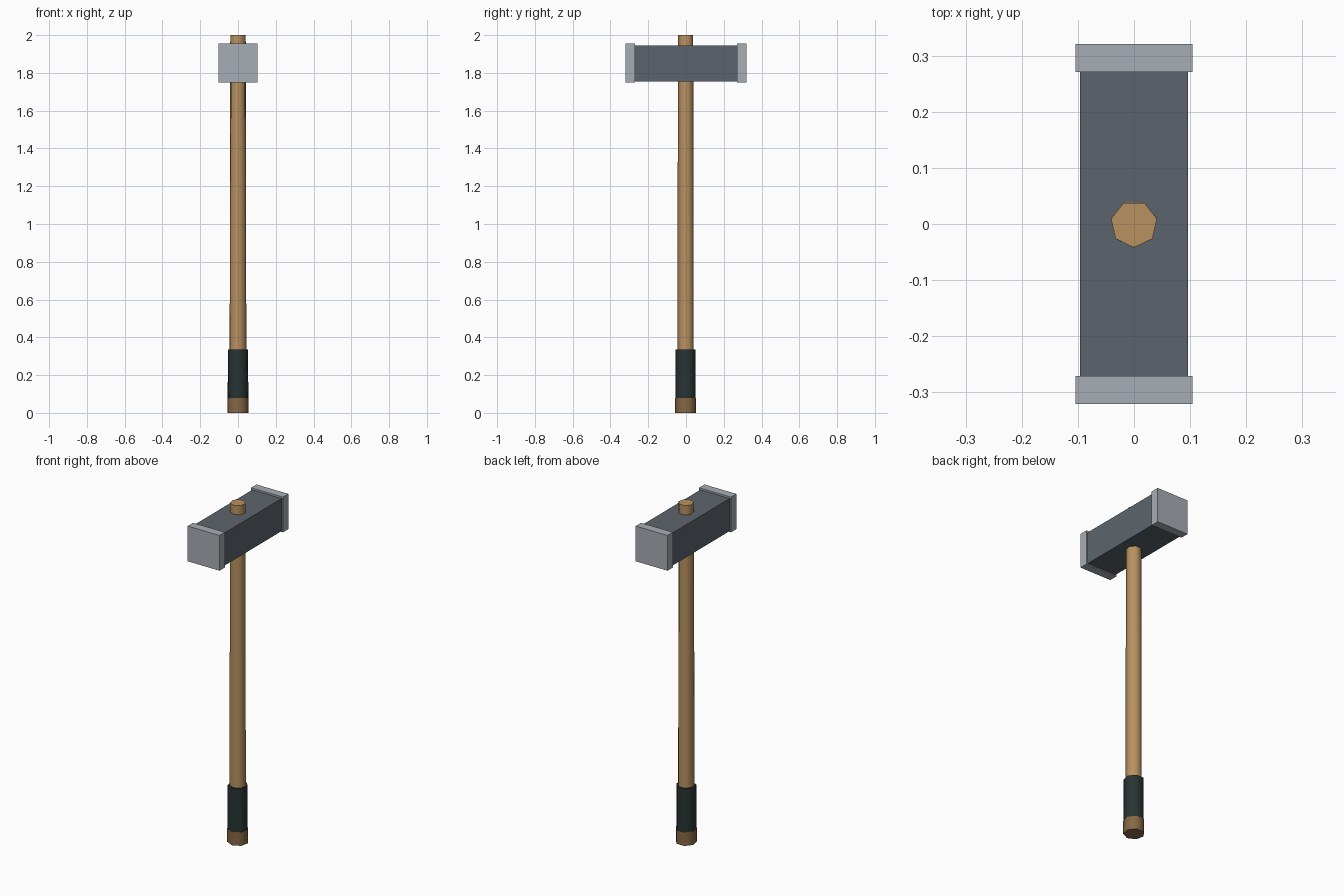
import bpy, bmesh, math

if "Cube" in bpy.data.objects:
    bpy.data.objects.remove(bpy.data.objects["Cube"])


def material(name, rgb):
    m = bpy.data.materials.new(name)
    m.diffuse_color = (*rgb, 1)
    m.use_nodes = True
    m.node_tree.nodes["Principled BSDF"].inputs["Base Color"].default_value = m.diffuse_color
    return m


wood = material("light wood", (0.48, 0.285, 0.12))
dark_wood = material("dark wood", (0.24, 0.136, 0.06))
rubber = material("black green grip", (0.021, 0.034, 0.033))
steel = material("dark steel", (0.107, 0.127, 0.15))
bright = material("bright steel", (0.39, 0.42, 0.46))


def make_object(name, bm, mat):
    bmesh.ops.recalc_face_normals(bm, faces=bm.faces[:])
    me = bpy.data.meshes.new(name)
    bm.to_mesh(me)
    bm.free()
    me.materials.append(mat)
    ob = bpy.data.objects.new(name, me)
    bpy.context.collection.objects.link(ob)
    return ob


def shaft(name, profile, mat, sides=7):
    """Seven-sided column through (radius, z) rings, smooth round the side."""
    bm = bmesh.new()
    rings = []
    for r, z in profile:
        angles = [2 * math.pi * i / sides - math.pi / 2 for i in range(sides)]
        rings.append([bm.verts.new((r * math.cos(a), r * math.sin(a), z)) for a in angles])
    for low, high in zip(rings, rings[1:]):
        for i in range(sides):
            j = (i + 1) % sides
            bm.faces.new((low[i], low[j], high[j], high[i]))
    bm.faces.new(rings[0][::-1])
    bm.faces.new(rings[-1])
    ob = make_object(name, bm, mat)
    bpy.context.view_layer.objects.active = ob
    ob.select_set(True)
    bpy.ops.object.shade_smooth_by_angle(angle=math.radians(60))
    ob.select_set(False)


def block(name, size, center, mat):
    bm = bmesh.new()
    bmesh.ops.create_cube(bm, size=1)
    for v in bm.verts:
        v.co = [c * s + o for c, s, o in zip(v.co, size, center)]
    make_object(name, bm, mat)


# Handle, grip and butt
shaft("handle", [(0.045, 0.3), (0.0445, 1.0), (0.042, 2.0)], wood)
shaft("grip", [(0.056, 0.075), (0.055, 0.335)], rubber)
shaft("butt_cap", [(0.058, 0.0), (0.058, 0.08)], dark_wood)

# Hammer head with a striking plate at each end
block("head", (0.192, 0.55, 0.192), (0, 0, 1.85), steel)
for side, label in ((-1, "front"), (1, "back")):
    block(label + "_striking_plate", (0.208, 0.05, 0.208), (0, side * 0.296, 1.852), bright)
